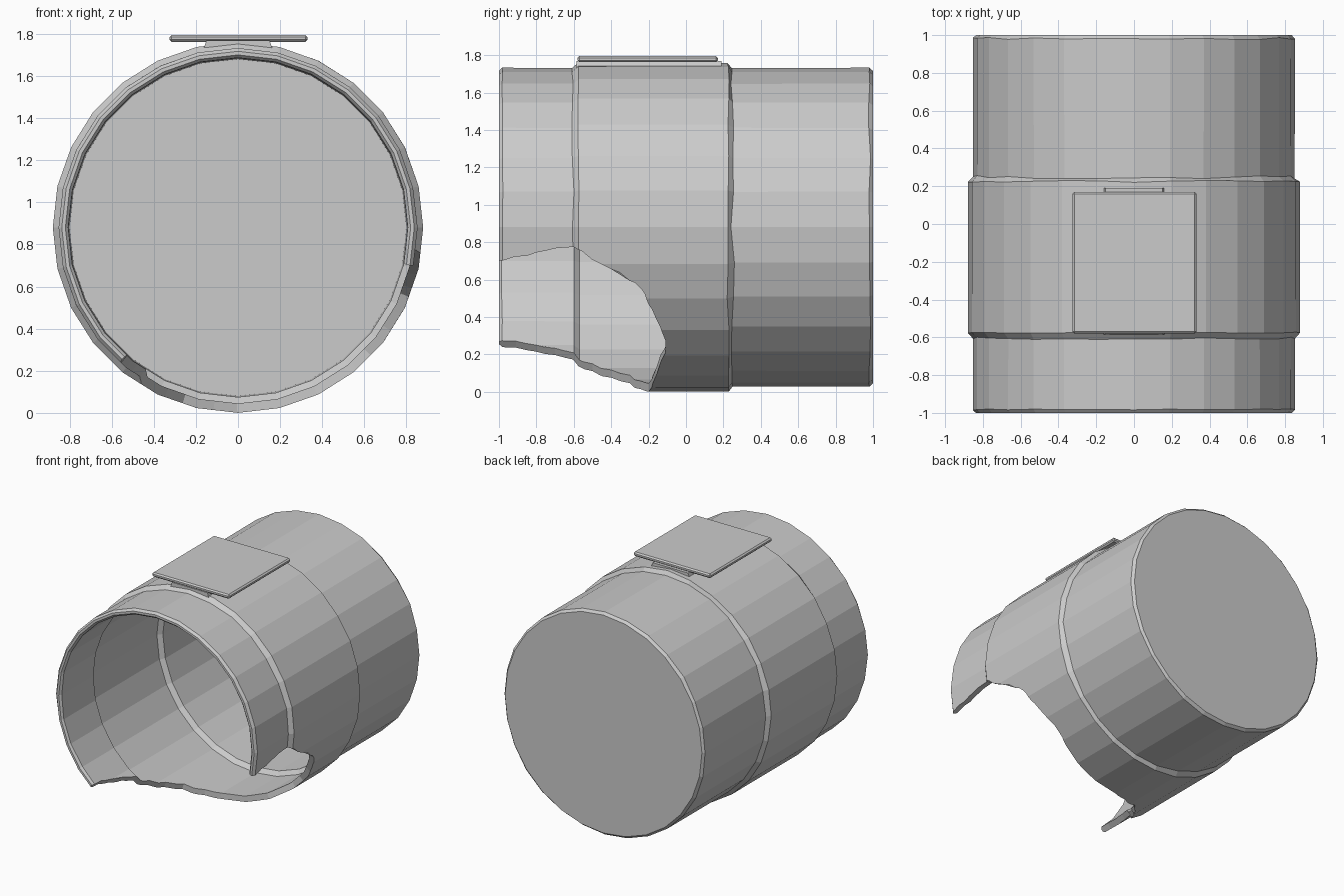
import bpy, bmesh, math, random

if "Cube" in bpy.data.objects:
    bpy.data.objects.remove(bpy.data.objects["Cube"])

random.seed(4)
SEG, CZ = 28, 0.88


def ring_point(y, r, deg):
    a = math.radians(deg)
    return (r * math.cos(a), y, CZ + r * math.sin(a))


def finish(bm, name):
    bmesh.ops.recalc_face_normals(bm, faces=bm.faces[:])
    me = bpy.data.meshes.new(name)
    bm.to_mesh(me)
    bm.free()
    ob = bpy.data.objects.new(name, me)
    bpy.context.collection.objects.link(ob)
    return ob


def interp(table, y):
    for (y0, a0), (y1, a1) in zip(table, table[1:]):
        if y <= y1:
            return a0 + (a1 - a0) * (y - y0) / (y1 - y0)
    return table[-1][1]


# Hollow barrel: (y, radius, edge wear) from the inner back wall to the outer back
profile = [
    (0.95, 0.80, 0), (0.24, 0.805, 0), (0.21, 0.835, 0), (-0.57, 0.835, 0),
    (-0.60, 0.807, 0), (-0.985, 0.807, 0.003), (-1.0, 0.82, 0),
    (-1.0, 0.837, 0), (-0.982, 0.853, 0.004), (-0.605, 0.853, 0.006),
    (-0.575, 0.88, 0.003), (0.225, 0.88, 0.005), (0.25, 0.853, 0.012),
    (0.982, 0.853, 0.005), (1.0, 0.835, 0),
]
bm = bmesh.new()
rings = []
for y, r, wear in profile:
    rings.append([bm.verts.new(ring_point(y + random.uniform(-wear, wear),
                                          r - random.uniform(0, wear * 0.3),
                                          360 * i / SEG)) for i in range(SEG)])
for a, b in zip(rings, rings[1:]):
    for i in range(SEG):
        j = (i + 1) % SEG
        bm.faces.new((a[i], a[j], b[j], b[i]))
bm.faces.new(rings[0])
bm.faces.new(rings[-1])
barrel = finish(bm, "barrel_shell")

# Broken opening: right and left edge angle of the hole along y
right = [(-1.3, -12), (-1, -12), (-0.8, -9), (-0.6, -7.5), (-0.4, -15),
         (-0.24, -22), (-0.16, -34), (-0.11, -44)]
left = [(-1.3, -132), (-1, -132), (-0.8, -129), (-0.6, -123), (-0.5, -118),
        (-0.3, -108), (-0.2, -90), (-0.16, -64), (-0.11, -50)]
rows = [-1.3, -1.02, -0.91, -0.8, -0.7, -0.6, -0.5, -0.4, -0.3, -0.24, -0.2, -0.16, -0.11]
COLS = 12
bm = bmesh.new()
layers = []
for radius in (0.6, 1.1):
    grid = []
    for y in rows:
        a0 = interp(right, y) + random.uniform(-0.8, 0.8)
        a1 = interp(left, y) + random.uniform(-0.8, 0.8)
        grid.append([bm.verts.new(ring_point(y, radius, a0 + (a1 - a0) * c / COLS))
                     for c in range(COLS + 1)])
    for g, h in zip(grid, grid[1:]):
        for c in range(COLS):
            bm.faces.new((g[c], g[c + 1], h[c + 1], h[c]))
    layers.append(grid)


def border(g):
    return g[0] + [r[-1] for r in g[1:]] + g[-1][-2::-1] + [r[0] for r in g[-2:0:-1]]


inner, outer = map(border, layers)
for i in range(len(inner)):
    j = (i + 1) % len(inner)
    bm.faces.new((inner[i], inner[j], outer[j], outer[i]))
cutter = finish(bm, "hole_cutter")
cutter.hide_render = True

mod = barrel.modifiers.new("broken_opening", 'BOOLEAN')
mod.operation = 'DIFFERENCE'
mod.solver = 'EXACT'
mod.object = cutter
bpy.context.view_layer.objects.active = barrel
bpy.ops.object.modifier_apply(modifier=mod.name)
bpy.data.objects.remove(cutter)


def box(name, lo, hi, bevel):
    bm = bmesh.new()
    bmesh.ops.create_cube(bm, size=1)
    for v in bm.verts:
        v.co = [(l + h) / 2 + c * (h - l) for c, l, h in zip(v.co, lo, hi)]
    if bevel:
        bmesh.ops.bevel(bm, geom=bm.edges[:], offset=bevel, segments=1, affect='EDGES')
    return finish(bm, name)


# Plate on top, with the low foot that joins it to the band
box("top_plate", (-0.325, -0.58, 1.762), (0.33, 0.17, 1.795), 0.01)
foot = box("plate_foot", (-0.15, -0.585, 1.725), (0.15, 0.19, 1.768), 0)
for v in foot.data.vertices:
    if v.co.z < 1.74:
        v.co.x *= 1.1
